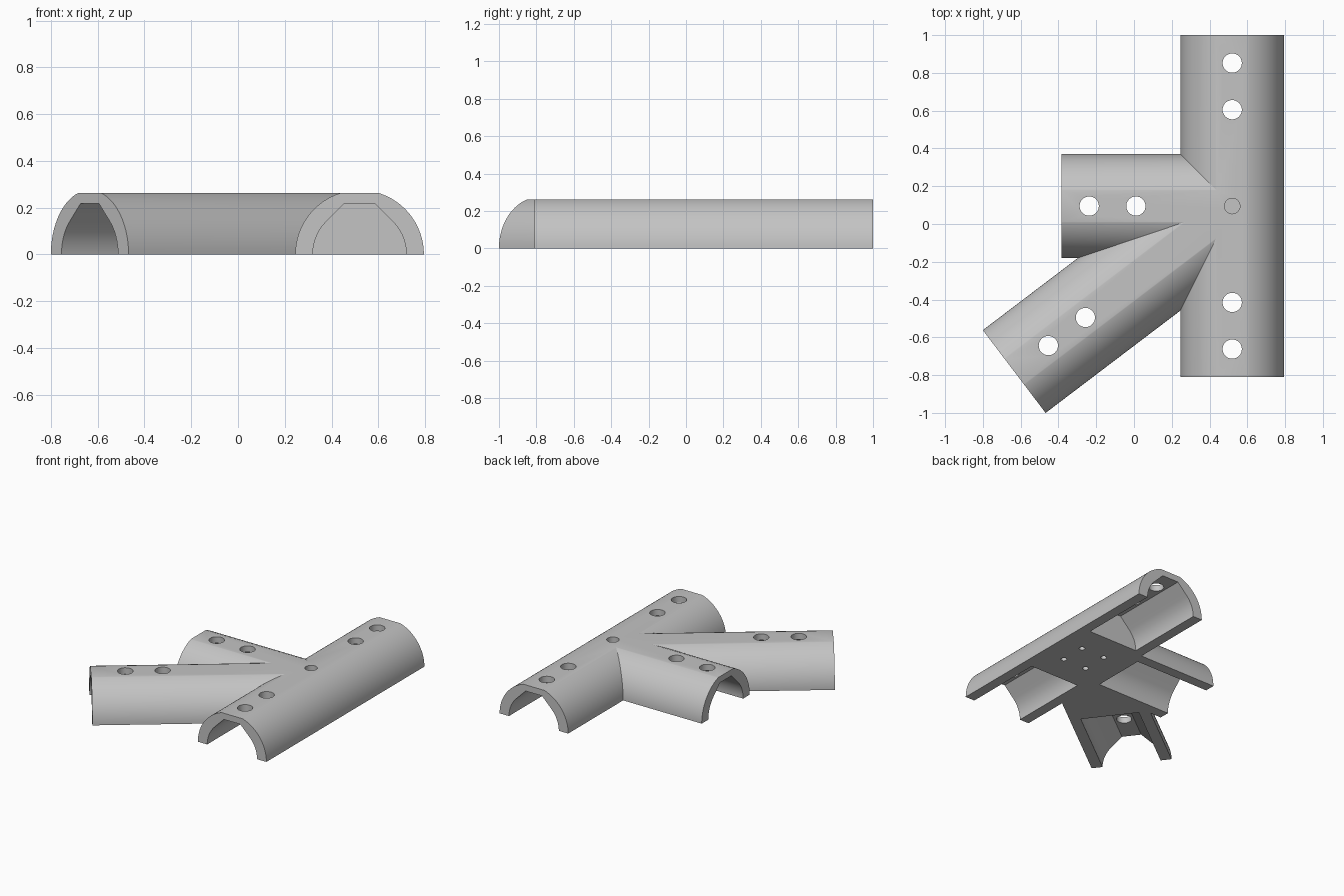
import bpy, bmesh, math
from mathutils import Matrix, Vector

if "Cube" in bpy.data.objects:
    bpy.data.objects.remove(bpy.data.objects["Cube"], do_unlink=True)

HUB = Vector((0.52, 0.095, 0))
TOP = 0.262          # height of the flat top
R_OUT, R_IN = 0.275, 0.2
ROOF = 0.217         # cavity ceiling
DIAG = math.radians(217.2)

grey = bpy.data.materials.new("plain_grey")
grey.use_nodes = True
colour = (0.55, 0.55, 0.55, 1)
grey.diffuse_color = colour
grey.node_tree.nodes["Principled BSDF"].inputs["Base Color"].default_value = colour


def finish(name, bm):
    bmesh.ops.recalc_face_normals(bm, faces=bm.faces)
    mesh = bpy.data.meshes.new(name)
    bm.to_mesh(mesh)
    bm.free()
    obj = bpy.data.objects.new(name, mesh)
    mesh.materials.append(grey)
    bpy.context.collection.objects.link(obj)
    return obj


def prism(name, profile, angle, start, end):
    """Extrude a (side, height) profile outward from the hub along an angle."""
    along = Vector((math.cos(angle), math.sin(angle), 0))
    side = Vector((-along.y, along.x, 0))
    bm = bmesh.new()
    face = bm.faces.new([bm.verts.new(HUB + along * start + side * s + Vector((0, 0, z)))
                         for s, z in profile])
    new = bmesh.ops.extrude_face_region(bm, geom=[face])["geom"]
    bmesh.ops.translate(bm, vec=along * (end - start),
                        verts=[v for v in new if isinstance(v, bmesh.types.BMVert)])
    return finish(name, bm)


def drill(name, x, y, radius, low, high):
    bm = bmesh.new()
    bmesh.ops.create_cone(bm, cap_ends=True, segments=32, radius1=radius, radius2=radius,
                          depth=high - low,
                          matrix=Matrix.Translation((x, y, (low + high) / 2)))
    return finish(name, bm)


def combine(target, other, operation):
    """Apply a boolean and discard the helper."""
    other.hide_render = True
    mod = target.modifiers.new("boolean", 'BOOLEAN')
    mod.operation, mod.solver, mod.object = operation, 'EXACT', other
    bpy.context.view_layer.objects.active = target
    bpy.ops.object.modifier_apply(modifier=mod.name)
    bpy.data.objects.remove(other, do_unlink=True)


def arc(radius, first, last, steps):
    angles = [math.radians(first + (last - first) * i / steps) for i in range(steps + 1)]
    return [(radius * math.cos(a), radius * math.sin(a)) for a in angles]


# Round sleeve profile, and a cavity profile with sloping shoulders
sleeve = [(R_OUT, -0.1)] + arc(R_OUT, 0, 180, 48) + [(-R_OUT, -0.1)]
roof_half = R_IN * math.sqrt(2) - ROOF
cavity = ([(R_IN, -0.1)] + arc(R_IN, 0, 45, 12) + [(roof_half, ROOF), (-roof_half, ROOF)]
          + arc(R_IN, 135, 180, 12) + [(-R_IN, -0.1)])

# Sleeves joined at the hub
bracket = prism("pipe_bracket", sleeve, math.pi / 2, -0.905, 0.905)
combine(bracket, prism("side_arm", sleeve, math.pi, 0.04, 0.905), 'UNION')
combine(bracket, prism("diagonal_arm", sleeve, DIAG, 0.04, 1.449), 'UNION')

# Trim flat at the top and the base
slab = prism("trim_slab", [(-3, 0), (3, 0), (3, TOP), (-3, TOP)], 0, -3, 3)
combine(bracket, slab, 'INTERSECT')

# Open cavities and screw holes in each arm: angle, cavity start, cavity end, hole distances
arms = [(math.pi / 2, 0.305, 1.0, (0.51, 0.757)),
        (-math.pi / 2, 0.305, 1.0, (0.51, 0.757)),
        (math.pi, 0.305, 1.0, (0.51, 0.757)),
        (DIAG, 0.79, 1.6, (0.976, 1.222))]
for angle, start, end, holes in arms:
    combine(bracket, prism("cavity_cutter", cavity, angle, start, end), 'DIFFERENCE')
    for dist in holes:
        x = HUB.x + math.cos(angle) * dist
        y = HUB.y + math.sin(angle) * dist
        combine(bracket, drill("screw_hole", x, y, 0.051, 0.1, 0.4), 'DIFFERENCE')

# Blind hole on top of the hub and four pilot holes below
combine(bracket, drill("hub_hole", HUB.x, HUB.y, 0.041, 0.13, 0.4), 'DIFFERENCE')
for sx in (-1, 1):
    for sy in (-1, 1):
        combine(bracket, drill("pilot_hole", HUB.x + sx * 0.095, HUB.y + sy * 0.095,
                               0.02, -0.1, 0.1), 'DIFFERENCE')

# Smooth rounds, sharp edges
bpy.ops.object.select_all(action='DESELECT')
bracket.select_set(True)
bpy.context.view_layer.objects.active = bracket
bpy.ops.object.shade_smooth_by_angle(angle=math.radians(20))
